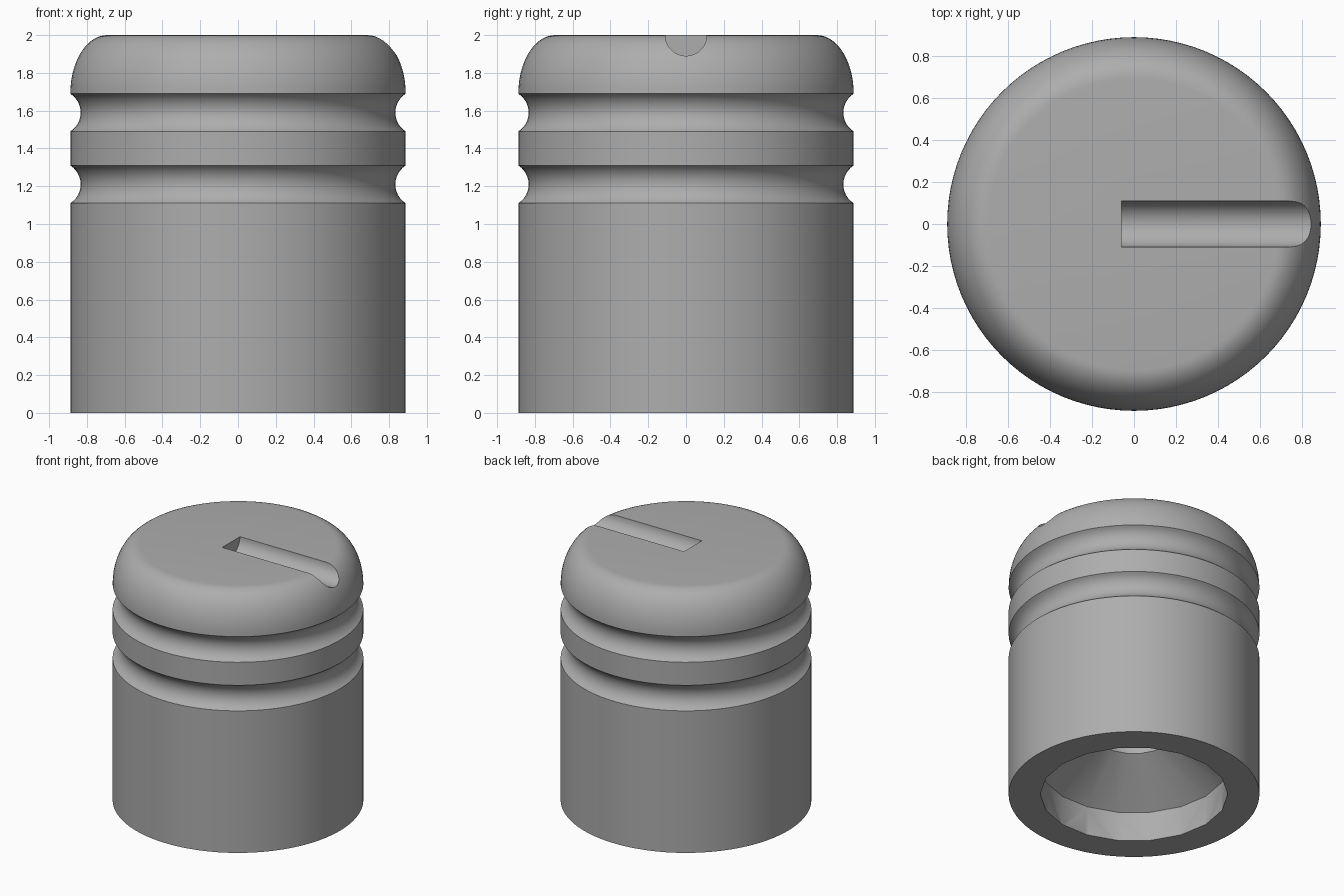
import bpy, bmesh
from math import sin, cos, pi, radians, sqrt, asin

if "Cube" in bpy.data.objects:
    bpy.data.objects.remove(bpy.data.objects["Cube"], do_unlink=True)

grey = bpy.data.materials.new("plain_grey")
grey.use_nodes = True
colour = (0.42, 0.42, 0.42, 1)
grey.diffuse_color = colour
grey.node_tree.nodes["Principled BSDF"].inputs["Base Color"].default_value = colour


def revolve(name, profile, sides):
    """Solid of revolution about z; the profile starts and ends on the axis."""
    bm = bmesh.new()
    rings = []
    for r, z in profile:
        count = sides if r > 0 else 1
        rings.append([bm.verts.new((r * cos(2 * pi * i / sides), r * sin(2 * pi * i / sides), z))
                      for i in range(count)])
    for a, b in zip(rings, rings[1:]):
        for i in range(sides):
            j = (i + 1) % sides
            quad = [a[i % len(a)], a[j % len(a)], b[j % len(b)], b[i % len(b)]]
            bm.faces.new(list(dict.fromkeys(quad)))
    bmesh.ops.recalc_face_normals(bm, faces=bm.faces)
    mesh = bpy.data.meshes.new(name)
    bm.to_mesh(mesh)
    bm.free()
    mesh.materials.append(grey)
    obj = bpy.data.objects.new(name, mesh)
    bpy.context.collection.objects.link(obj)
    return obj


def cut(target, cutter):
    mod = target.modifiers.new("cut", "BOOLEAN")
    mod.operation = "DIFFERENCE"
    mod.solver = "EXACT"
    mod.object = cutter
    bpy.context.view_layer.objects.active = target
    bpy.ops.object.modifier_apply(modifier=mod.name)
    bpy.data.objects.remove(cutter, do_unlink=True)


RADIUS, HEIGHT = 0.888, 2.0
GROOVE_HALF, GROOVE_DEPTH = 0.1, 0.055


def groove(z_mid, steps=12):
    """Circular-arc groove points, from bottom to top."""
    r = (GROOVE_HALF ** 2 + GROOVE_DEPTH ** 2) / (2 * GROOVE_DEPTH)
    centre = RADIUS - GROOVE_DEPTH + r
    span = asin(GROOVE_HALF / r)
    angles = [span * (2 * i / steps - 1) for i in range(steps + 1)]
    return [(centre - r * cos(a), z_mid + r * sin(a)) for a in angles]


# Knob body: cylinder, two grooves and a rounded crown
crown_r, crown_h = 0.195, 0.31
crown = [(RADIUS - crown_r + crown_r * cos(t), HEIGHT - crown_h + crown_h * sin(t))
         for t in (pi / 2 * i / 14 for i in range(1, 15))]
profile = [(0, 0), (RADIUS, 0)] + groove(1.21) + groove(1.59) + crown + [(0, HEIGHT)]
knob = revolve("knob_body", profile, 96)

# Socket underneath: short wide recess, cone, then a narrow bore
socket = revolve("socket_cutter", [(0, -0.1), (0.664, -0.1), (0.664, 0.23),
                                   (0.29, 0.5), (0.29, 1.0), (0, 1.0)], 18)
cut(knob, socket)

# Pointer slot: half-round channel from near the centre out through the crown
slot = revolve("slot_cutter", [(0, 0), (0.11, 0), (0.11, 1.2), (0, 1.2)], 40)
slot.rotation_euler = (0, radians(90), 0)
slot.location = (-0.06, 0, HEIGHT)
bpy.context.view_layer.update()
cut(knob, slot)

# Smooth shading with sharp rims
bpy.ops.object.select_all(action="DESELECT")
knob.select_set(True)
bpy.context.view_layer.objects.active = knob
bpy.ops.object.shade_smooth_by_angle(angle=radians(30))
